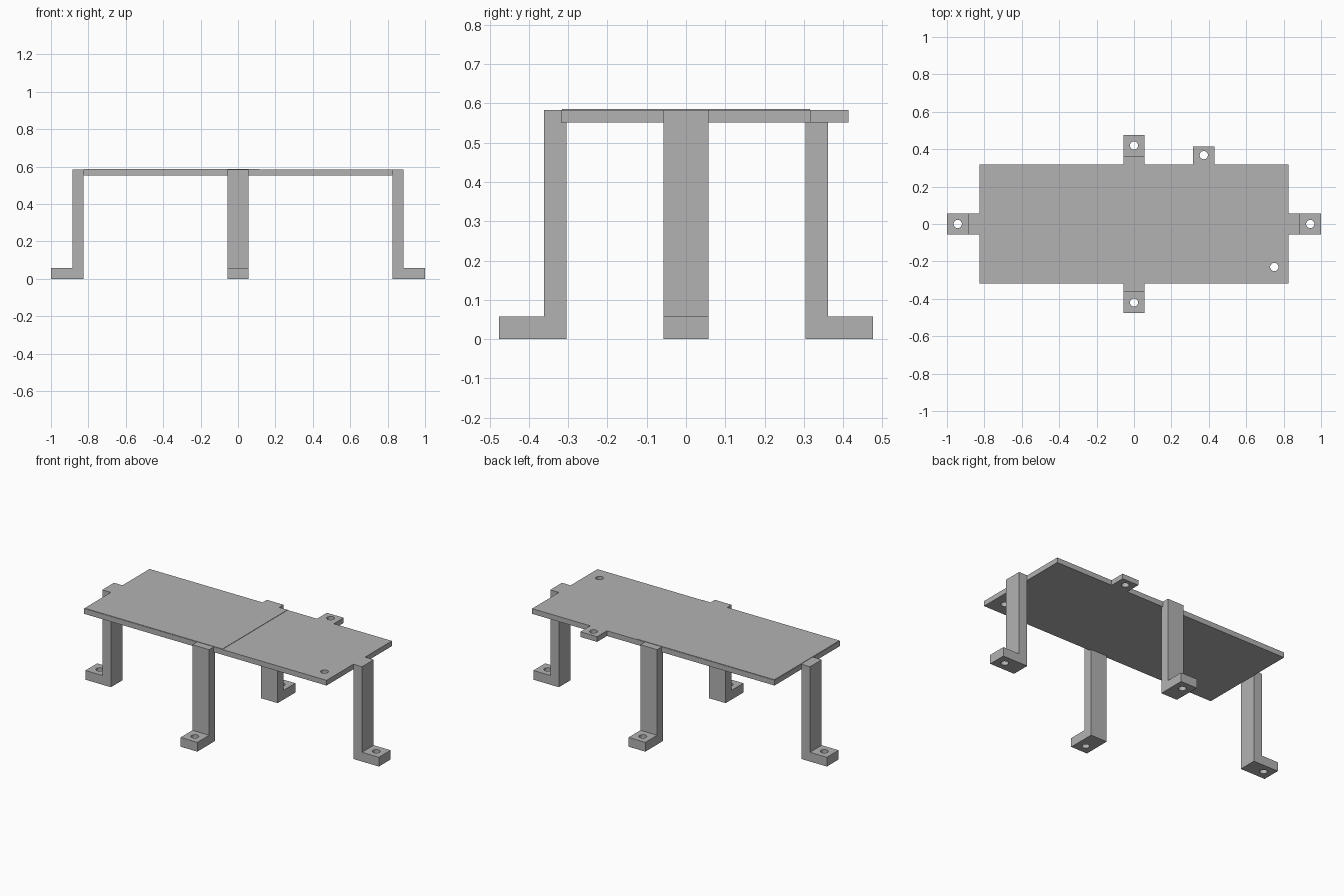
import bpy
import bmesh
from math import pi
from mathutils import Matrix, Vector

cube = bpy.data.objects.get("Cube")
if cube:
    bpy.data.objects.remove(cube, do_unlink=True)

grey = bpy.data.materials.new("plain grey")
grey.use_nodes = True
grey.diffuse_color = (0.45, 0.45, 0.45, 1)
grey.node_tree.nodes["Principled BSDF"].inputs["Base Color"].default_value = (0.45, 0.45, 0.45, 1)

HALF_X, HALF_Y = 0.826, 0.318      # deck half sizes
BOTTOM, TOP = 0.552, 0.584         # deck underside and top
SHEET_TOP = 0.5865
HALF_W = 0.057                     # half width of legs and tab
HOLE_R = 0.022


def make_object(name, bm):
    bmesh.ops.recalc_face_normals(bm, faces=bm.faces)
    mesh = bpy.data.meshes.new(name)
    bm.to_mesh(mesh)
    bm.free()
    mesh.materials.append(grey)
    obj = bpy.data.objects.new(name, mesh)
    bpy.context.collection.objects.link(obj)
    return obj


def prism(name, outline, depth):
    """Extrude a closed 3D outline along the depth vector."""
    bm = bmesh.new()
    face = bm.faces.new([bm.verts.new(p) for p in outline])
    ext = bmesh.ops.extrude_face_region(bm, geom=[face], use_keep_orig=True)
    verts = [v for v in ext["geom"] if isinstance(v, bmesh.types.BMVert)]
    bmesh.ops.translate(bm, verts=verts, vec=depth)
    return make_object(name, bm)


def drill(obj, points):
    """Cut vertical round holes and bake the result into the mesh."""
    bm = bmesh.new()
    for x, y, z in points:
        bmesh.ops.create_cone(bm, cap_ends=True, segments=32, radius1=HOLE_R,
                              radius2=HOLE_R, depth=0.2,
                              matrix=Matrix.Translation((x, y, z)))
    cutter = make_object("hole_cutter", bm)
    cutter.hide_render = True
    mod = obj.modifiers.new("holes", "BOOLEAN")
    mod.operation = "DIFFERENCE"
    mod.solver = "EXACT"
    mod.object = cutter
    bpy.context.view_layer.objects.active = obj
    bpy.ops.object.modifier_apply(modifier=mod.name)
    bpy.data.objects.remove(cutter, do_unlink=True)


# Deck with a mounting tab on the back edge
tab_x, tab_end = 0.373, 0.414
deck_outline = [(-HALF_X, -HALF_Y), (HALF_X, -HALF_Y), (HALF_X, HALF_Y),
                (tab_x + HALF_W, HALF_Y), (tab_x + HALF_W, tab_end),
                (tab_x - HALF_W, tab_end), (tab_x - HALF_W, HALF_Y),
                (-HALF_X, HALF_Y)]
deck = prism("deck", [(x, y, BOTTOM) for x, y in deck_outline],
             Vector((0, 0, TOP - BOTTOM)))
drill(deck, [(tab_x, 0.368, BOTTOM), (0.75, -0.23, BOTTOM)])

# Thin cover sheet on the right part of the deck
left, right, y = -HALF_X + 0.002, 0.116, HALF_Y - 0.002
prism("cover_sheet", [(left, -y, TOP), (right, -y, TOP), (right, y, TOP), (left, y, TOP)],
      Vector((0, 0, SHEET_TOP - TOP)))


# L-shaped legs, drawn along +x and turned to each side
def leg(name, angle, inner, outer, foot_end):
    foot_h = 0.057
    profile = [(inner, 0), (foot_end, 0), (foot_end, foot_h),
               (outer, foot_h), (outer, TOP), (inner, TOP)]
    # keep the post under the deck where it reaches past the deck edge
    if inner < HALF_Y:
        profile[-1:] = [(HALF_Y, TOP), (HALF_Y, BOTTOM), (inner, BOTTOM)]
    obj = prism(name, [(x, -HALF_W, z) for x, z in profile], Vector((0, 2 * HALF_W, 0)))
    drill(obj, [((outer + foot_end) / 2, 0, foot_h / 2)])
    obj.data.transform(Matrix.Rotation(angle, 4, "Z"))


leg("left_leg", 0, HALF_X, 0.885, 1.0)
leg("right_leg", pi, HALF_X, 0.885, 1.0)
leg("back_leg", pi / 2, 0.305, 0.362, 0.477)
leg("front_leg", -pi / 2, 0.305, 0.362, 0.477)
